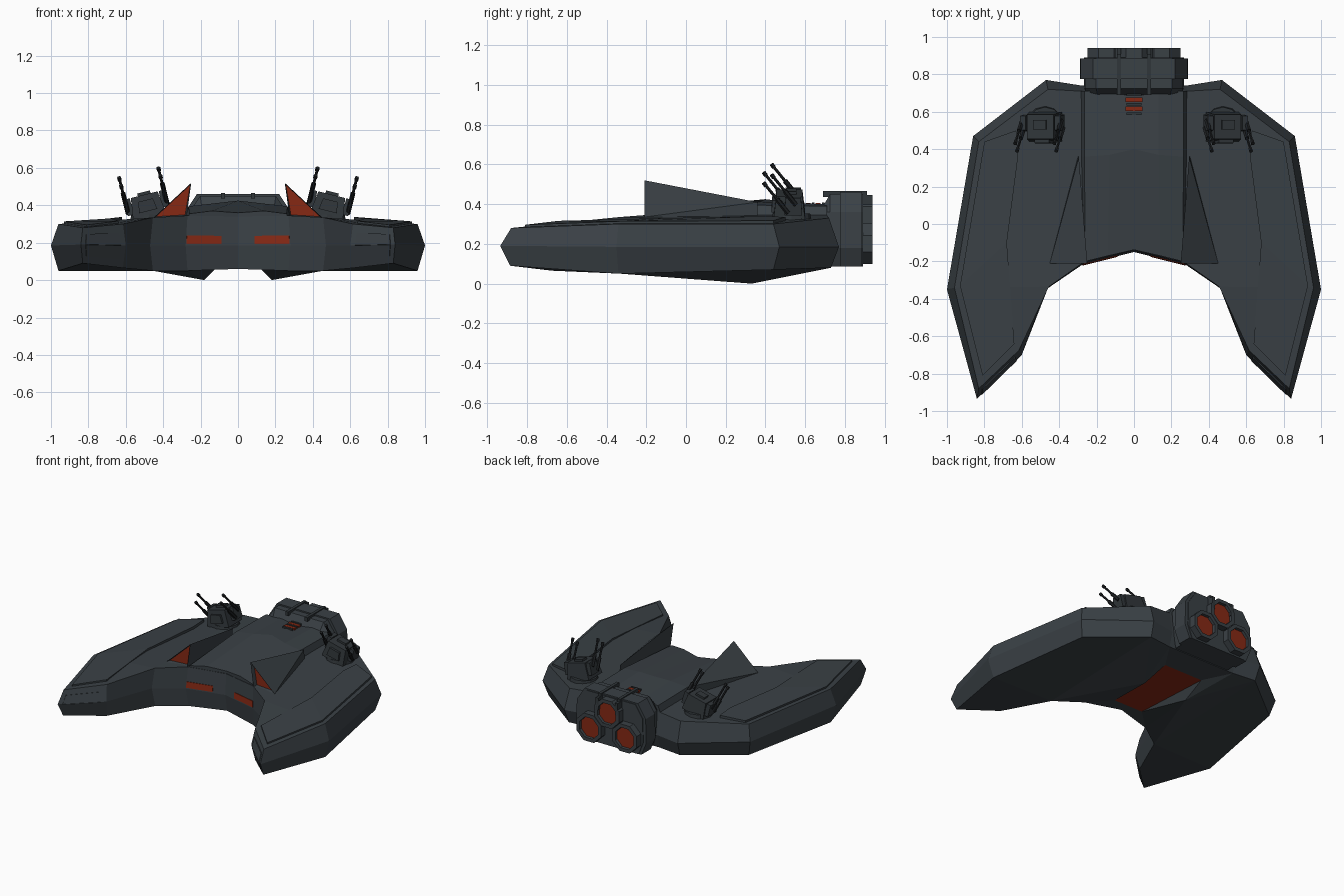
import bpy, bmesh, math
from mathutils import Vector, Matrix

if "Cube" in bpy.data.objects:
    bpy.data.objects.remove(bpy.data.objects["Cube"])


def material(name, rgb):
    m = bpy.data.materials.new(name)
    m.diffuse_color = (*rgb, 1)
    m.use_nodes = True
    m.node_tree.nodes["Principled BSDF"].inputs["Base Color"].default_value = m.diffuse_color
    return m


HULL = material("slate hull", (0.042, 0.052, 0.060))
DARK = material("dark metal", (0.030, 0.037, 0.042))
BLACK = material("gun black", (0.012, 0.014, 0.016))
RED = material("ember red", (0.24, 0.022, 0.007))


def finish(name, bm, mats, mirror=True):
    if mirror:
        bmesh.ops.mirror(bm, geom=bm.verts[:] + bm.edges[:] + bm.faces[:],
                         axis='X', merge_dist=1e-4)
    bmesh.ops.recalc_face_normals(bm, faces=bm.faces[:])
    me = bpy.data.meshes.new(name)
    bm.to_mesh(me)
    bm.free()
    for m in mats:
        me.materials.append(m)
    ob = bpy.data.objects.new(name, me)
    bpy.context.collection.objects.link(ob)
    return ob


def box(bm, centre, size, mat=Matrix(), taper=1.0):
    vs = bmesh.ops.create_cube(bm, size=1)["verts"]
    for v in vs:
        k = taper if v.co.z > 0 else 1
        v.co = mat @ (Vector(centre) + Vector((v.co.x * size[0] * k, v.co.y * size[1] * k, v.co.z * size[2])))


def rod(bm, p0, p1, r, sides=8, mat=Matrix(), r2=None):
    p0, p1 = mat @ Vector(p0), mat @ Vector(p1)
    d = p1 - p0
    m = Matrix.Translation((p0 + p1) / 2) @ d.to_track_quat('Z', 'Y').to_matrix().to_4x4()
    bmesh.ops.create_cone(bm, cap_ends=True, segments=sides, radius1=r,
                          radius2=r if r2 is None else r2, depth=d.length, matrix=m)


def loft(name, rows, mats):
    """Skin between half-sections that end on the centre line, with end caps."""
    bm = bmesh.new()
    vs = [[bm.verts.new(p) for p in row] for row in rows]
    for a, b in zip(vs, vs[1:]):
        for i in range(len(a) - 1):
            bm.faces.new((a[i], a[i + 1], b[i + 1], b[i]))
    bm.faces.new(vs[0])
    bm.faces.new(vs[-1])
    return finish(name, bm, mats)


def patch(name, quad, u0, u1, v0, v1, mat, lift=0.004):
    """Thin plate on a quad (a, b along the bottom, c, d along the top)."""
    a, b, c, d = map(Vector, quad)
    n = (b - a).cross(c - a).normalized()
    if n.y > 0:
        n = -n
    at = lambda u, v: a.lerp(b, u).lerp(c.lerp(d, u), v)
    bm = bmesh.new()
    pts = [at(u0, v0), at(u1, v0), at(u1, v1), at(u0, v1)]
    f = bm.faces.new([bm.verts.new(p + n * lift) for p in pts])
    g = bmesh.ops.extrude_face_region(bm, geom=[f])["geom"]
    bmesh.ops.translate(bm, vec=-n * 0.008, verts=[e for e in g if isinstance(e, bmesh.types.BMVert)])
    finish(name, bm, [mat])


# Hull: widest outline, upper rim and lower rim (right half)
MID = [(0, -.15, .185), (.28, -.22, .185), (.47, -.35, .185), (.60, -.70, .185), (.84, -.935, .19),
       (1, -.35, .185), (.86, .47, .185), (.47, .77, .185), (.28, .74, .185), (0, .74, .185)]
TOP = [(0, -.14, .34), (.27, -.205, .345), (.455, -.335, .335), (.615, -.675, .30), (.83, -.88, .28),
       (.96, -.34, .30), (.83, .44, .30), (.46, .72, .33), (.28, .71, .345), (0, .71, .35)]
LOW = [(0, -.13, .06), (.27, -.2, .05), (.455, -.33, .05), (.615, -.675, .065), (.83, -.885, .09),
       (.96, -.34, .05), (.83, .44, .07), (.46, .73, .08), (.28, .71, .08), (0, .71, .08)]
bm = bmesh.new()
T, M, L = ([bm.verts.new(p) for p in ring] for ring in (TOP, MID, LOW))
for i in range(9):
    bm.faces.new((M[i], M[i + 1], T[i + 1], T[i]))
    bm.faces.new((L[i], L[i + 1], M[i + 1], M[i]))
for ids in ((0, 1, 8, 9), (1, 2, 7, 8), (2, 5, 6, 7), (2, 3, 4, 5)):
    bm.faces.new([T[i] for i in ids])
for ids in ((2, 5, 6, 7), (2, 3, 4, 5)):
    bm.faces.new([L[i] for i in ids])
# Underside keel peak and the red belly bay
K, I0, I1, J0, J1 = (bm.verts.new(p) for p in
                     ((.18, .33, 0), (.12, -.06, .06), (.16, .52, .065), (0, -.06, .06), (0, .52, .065)))
for f in ((L[1], L[2], K), (L[2], L[7], K), (L[7], L[8], K), (L[1], K, I0), (K, I1, I0),
          (K, L[8], I1), (L[0], L[1], I0, J0), (I1, L[8], L[9], J1)):
    bm.faces.new(f)
bm.faces.new((I0, I1, J1, J0)).material_index = 1
finish("hull", bm, [HULL, RED])

# Raised centre body
loft("centre_body", [
    [(0, -.13, .30), (.28, -.205, .30), (.26, -.20, .355), (.14, -.17, .37), (0, -.138, .36)],
    [(0, .36, .30), (.295, .36, .30), (.265, .36, .395), (.13, .37, .41), (0, .40, .425)],
    [(0, .71, .30), (.30, .71, .30), (.265, .71, .39), (.13, .71, .40), (0, .71, .385)]], [HULL])

# Red slots and small rungs on the spine
bm = bmesh.new()
for y in (.615, .665):
    box(bm, (0, y, .400), (.09, .024, .012))
finish("spine_lights", bm, [RED], False)
bm = bmesh.new()
for y in (.59, .64, .69):
    box(bm, (0, y, .400), (.08, .012, .016))
finish("spine_rungs", bm, [DARK], False)

# Glowing slots in the front edge and panels on the prongs
patch("front_light", (MID[0], MID[1], TOP[0], TOP[1]), .32, .99, .05, .33, RED)
for part, ring in (("upper", TOP), ("lower", LOW)):
    patch("prong_panel_" + part, (MID[3], MID[4], ring[3], ring[4]), .12, .9, 0, .6, HULL)

# Raised armour plates on the wings
bm = bmesh.new()
p = [bm.verts.new(c) for c in ((.63, .50, .336), (.80, .44, .317), (.93, -.33, .314), (.81, -.81, .296),
                               (.64, -.64, .316), (.68, -.10, .330), (.62, .36, .338))]
fs = [bm.faces.new([p[i] for i in ids]) for ids in ((0, 1, 2, 5, 6), (2, 3, 4, 5))]
g = bmesh.ops.extrude_face_region(bm, geom=fs)["geom"]
bmesh.ops.translate(bm, vec=(0, 0, -.03), verts=[e for e in g if isinstance(e, bmesh.types.BMVert)])
finish("wing_plate", bm, [HULL])

# Leaning wedge intakes with a red mouth
bm = bmesh.new()
a, b, c, d, e = (bm.verts.new(q) for q in ((.25, -.21, .52), (.275, -.21, .34), (.45, -.21, .335),
                                           (.295, .36, .41), (.30, .36, .33)))
for f in ((a, b, e, d), (a, d, c), (c, d, e), (b, c, e)):
    bm.faces.new(f)
mouth = bm.faces.new((a, b, c))
bmesh.ops.recalc_face_normals(bm, faces=bm.faces[:])
bmesh.ops.inset_region(bm, faces=[mouth], thickness=.012, depth=-.03)
mouth.material_index = 1
finish("intake_fin", bm, [HULL, RED])


# Engine housing, collar and straps
def section(y, s, top):
    return [(0, y, .085), (.25 * s, y, .085), (.29 * s, y, .18), (.285 * s, y, .36), (.22 * s, y, top), (0, y, top)]


loft("engine_housing", [section(.69, .88, .39), section(.725, .92, .45),
                        section(.76, .92, .45), section(.89, .92, .45)], [HULL])
loft("engine_collar", [section(.775, 1, .46), section(.885, 1, .46)], [HULL])
bm = bmesh.new()
box(bm, (.08, .80, .452), (.022, .22, .030))
box(bm, (.08, .915, .40), (.022, .05, .09))
finish("engine_strap", bm, [DARK])

# Three eight-sided nozzles with glowing insides
for name, x, z in (("top_nozzle", 0, .345), ("right_nozzle", .148, .20), ("left_nozzle", -.148, .20)):
    bm = bmesh.new()
    vs = bmesh.ops.create_cone(bm, cap_ends=True, segments=8, radius1=.11, radius2=.11, depth=.09,
                               matrix=Matrix.Translation((x, .895, z)) @ Matrix.Rotation(-math.pi / 2, 4, 'X')
                               @ Matrix.Rotation(math.pi / 8, 4, 'Z'))
    bm.normal_update()
    back = max(bm.faces, key=lambda f: f.calc_center_median().y)
    bmesh.ops.inset_region(bm, faces=[back], thickness=.028, depth=0)
    bmesh.ops.inset_region(bm, faces=[back], thickness=.002, depth=-.02)
    back.material_index = 1
    finish(name, bm, [HULL, RED], False)

# Turrets: ring, leaning body, side pods and paired barrels
bm = bmesh.new()
rod(bm, (.475, .53, .30), (.475, .53, .352), .105, 12, r2=.095)
finish("turret_ring", bm, [DARK])
tilt = Matrix.Translation((.475, .54, .35)) @ Matrix.Rotation(math.radians(14), 4, 'Y')
bm = bmesh.new()
box(bm, (0, -.02, .05), (.18, .16, .12), tilt, .82)
box(bm, (0, -.09, .05), (.10, .04, .06), tilt, .8)
box(bm, (0, -.01, .115), (.07, .05, .02), tilt)
for s in (-1, 1):
    box(bm, (s * .095, 0, .065), (.035, .09, .09), tilt, .85)
finish("turret_body", bm, [DARK])
bm = bmesh.new()
aim = Vector((0, -.62, .785))
for s in (-1, 1):
    for y, z in ((-.11, .232), (-.15, .19)):
        tip = Vector((s * .108, y, z))
        rod(bm, tip - aim * .20, tip, .0075, 6, tilt)
        rod(bm, tip - aim * .022, tip, .011, 6, tilt)
        rod(bm, tip - aim * .20, tip - aim * .11, .013, 6, tilt)
finish("turret_barrels", bm, [BLACK])
